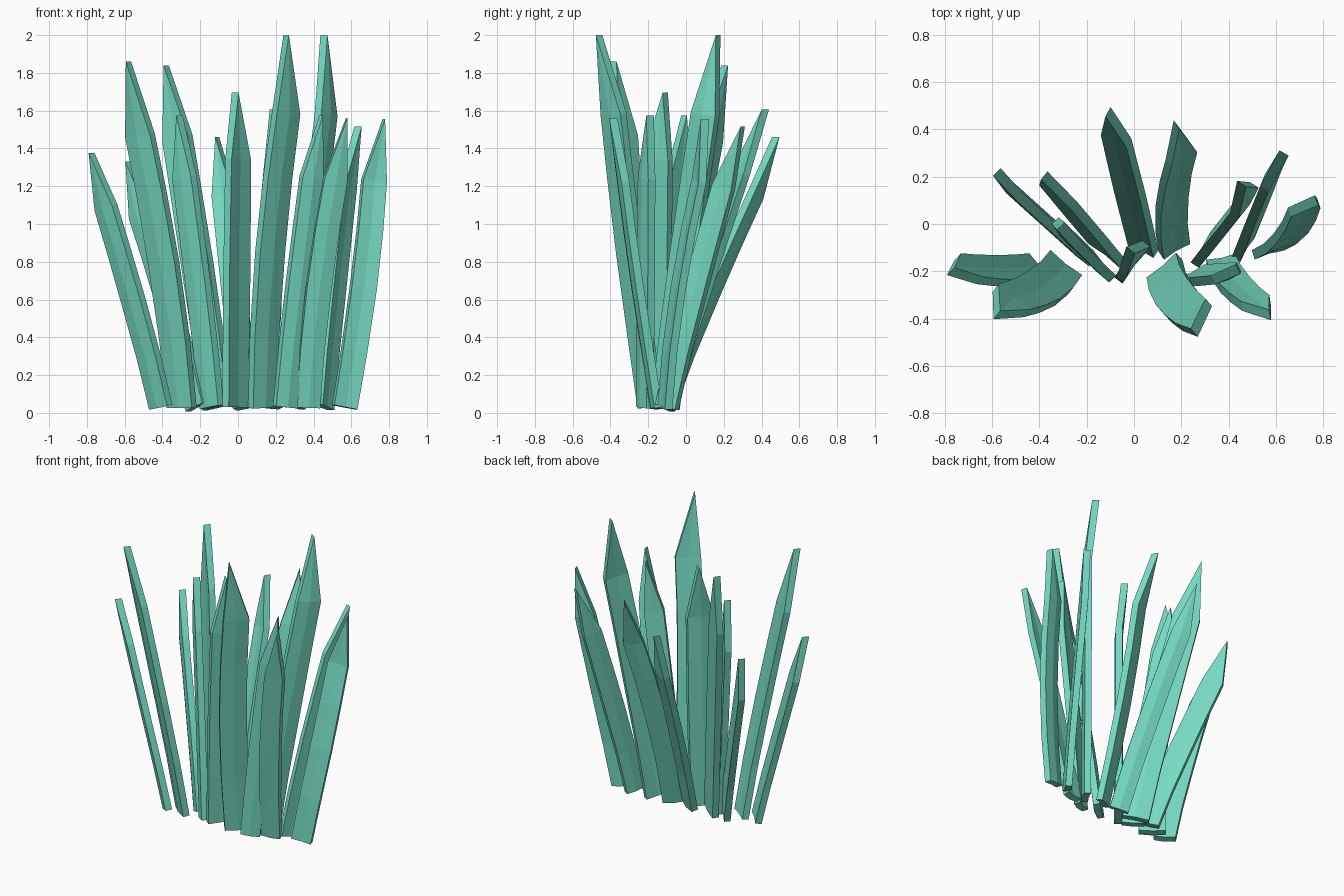
import bpy, bmesh
from mathutils import Vector as V

if "Cube" in bpy.data.objects:
    bpy.data.objects.remove(bpy.data.objects["Cube"])

mat = bpy.data.materials.new("leaf_green")
mat.diffuse_color = (0.18, 0.70, 0.54, 1)
mat.use_nodes = True
mat.node_tree.nodes["Principled BSDF"].inputs["Base Color"].default_value = mat.diffuse_color

# each blade: base (x, y), shoulder (x, y), tip (x, y, z), half of the width vector (x, y), sideways bend
BLADES = [
    ((-.41, -.19), (-.70, -.19), (-.775, -.20, 1.375), (.05, -.05), .01),
    ((-.30, -.18), (-.52, -.325), (-.58, -.385, 1.86), (.067, -.053), .027),
    ((-.22, -.12), (-.52, .15), (-.58, .22, 1.33), (.05, -.05), 0),
    ((-.11, -.12), (-.32, .13), (-.38, .205, 1.84), (.07, -.055), 0),
    ((-.14, -.18), (-.285, -.04), (-.31, -.01, 1.575), (.05, -.055), 0),
    ((.04, -.10), (-.075, .37), (-.11, .475, 1.46), (.055, -.03), 0),
    ((-.015, -.17), (.0, -.15), (-.015, -.11, 1.695), (.052, .068), 0),
    ((.17, -.10), (.20, .29), (.18, .42, 1.605), (.055, .035), .025),
    ((.13, -.19), (.255, -.385), (.255, -.46, 2), (.062, .053), -.025),
    ((.30, -.11), (.468, .10), (.455, .17, 2), (.043, .066), 0),
    ((.25, -.22), (.39, -.21), (.44, -.19, 1.575), (.056, .028), 0),
    ((.37, -.16), (.515, -.335), (.575, -.385, 1.56), (.062, .012), -.018),
    ((.46, -.10), (.58, .20), (.635, .30, 1.515), (.032, .055), 0),
    ((.565, -.11), (.72, .07), (.772, .10, 1.555), (.063, .02), -.028),
]
TH, CREASE = .0225, .006


def blade(name, base, shoulder, tip, half, bend):
    # the point always starts at 79 % of the height
    b, s, t = V((*base, .03)), V((*shoulder, tip[2] * .79)), V(tip)
    d = s - b
    side = V((-d.y, d.x, 0)).normalized() * bend

    # gently curved spine up to the shoulder, then the pointed end
    def spine(u):
        return b + V((d.x * u ** 1.1, d.y * u ** 1.1, d.z * u)) + side * 4 * u * (1 - u)
    pts = [spine(u) for u in (0, .25, .53, .78, 1)] + [t]
    widths = [1, 1.03, 1.06, 1.03, 1]
    w0 = V((*half, 0))
    out = V((-w0.y, w0.x, 0)).normalized()
    if out.dot(d) < 0:
        out = -out

    bm = bmesh.new()
    rings = []
    # folded strip section: two sides and a centre crease
    sec = [(-1, -TH), (0, -TH + CREASE), (1, -TH), (1, TH - CREASE / 2), (0, TH + CREASE), (-1, TH - CREASE / 2)]
    for i, k in enumerate(widths):
        p = pts[i]
        axis = (pts[i + 1] - pts[max(i - 1, 0)]).normalized()
        w = w0 - axis * w0.dot(axis)
        n = (out - axis * out.dot(axis)).normalized()
        rings.append([bm.verts.new(p + w * a * k + n * c) for a, c in sec])
    for r, q in zip(rings, rings[1:]):
        for j in range(6):
            m = (j + 1) % 6
            bm.faces.new((r[j], r[m], q[m], q[j]))
    # wedge tip: the sides meet in one short edge across the thickness
    r = rings[-1]
    e0, e1 = (bm.verts.new(t + out * c) for c in (-TH, TH))
    for f in ((r[0], r[1], e0), (r[1], r[2], e0), (r[2], r[3], e1, e0),
              (r[3], r[4], e1), (r[4], r[5], e1), (r[5], r[0], e0, e1)):
        bm.faces.new(f)
    bm.faces.new(rings[0])
    bmesh.ops.recalc_face_normals(bm, faces=bm.faces)
    me = bpy.data.meshes.new(name)
    bm.to_mesh(me)
    bm.free()
    me.materials.append(mat)
    bpy.context.collection.objects.link(bpy.data.objects.new(name, me))


for i, args in enumerate(BLADES):
    blade(f"grass_blade_{i + 1}", *args)
